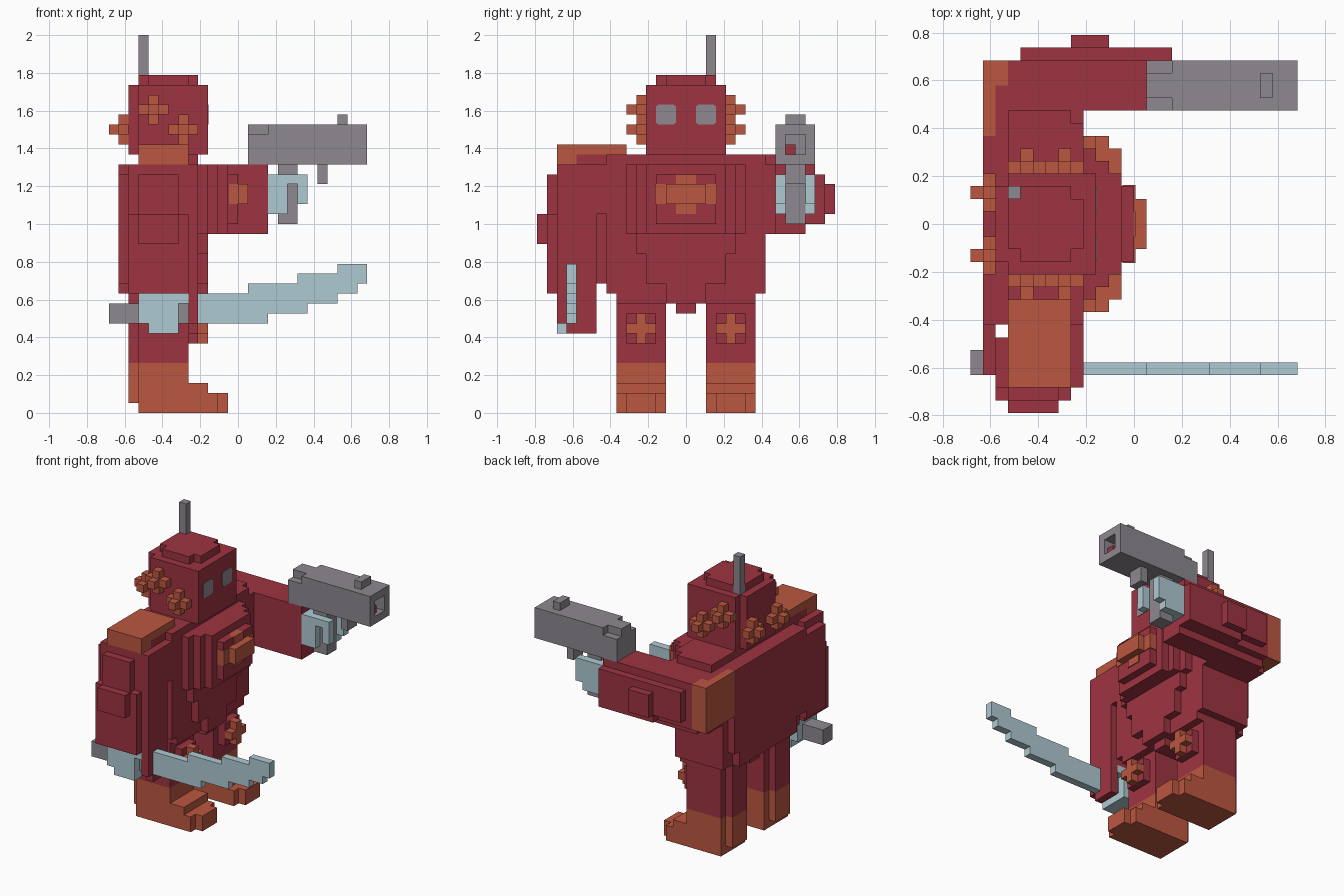
import bpy
import bmesh
from mathutils import Vector

if "Cube" in bpy.data.objects:
    bpy.data.objects.remove(bpy.data.objects["Cube"], do_unlink=True)

V = 1 / 19  # edge of one block


def material(name, rgb):
    mat = bpy.data.materials.new(name)
    mat.use_nodes = True
    mat.diffuse_color = (*rgb, 1)
    mat.node_tree.nodes["Principled BSDF"].inputs["Base Color"].default_value = (*rgb, 1)
    return mat


red = material("dark red", (0.34, 0.034, 0.052))
orange = material("rust orange", (0.50, 0.095, 0.052))
grey = material("gun grey", (0.27, 0.25, 0.28))
steel = material("pale steel", (0.43, 0.59, 0.65))

parts = {}


def add_box(part, colour, x, y, z, mirror=False):
    """Add a block to a part, spans given in block units; mirror repeats it across y."""
    if part not in parts:
        parts[part] = (bmesh.new(), colour)
    bm = parts[part][0]
    for side in ((1, -1) if mirror else (1,)):
        verts = bmesh.ops.create_cube(bm, size=1)["verts"]
        size = Vector((x[1] - x[0], y[1] - y[0], z[1] - z[0]))
        centre = Vector((sum(x) / 2, side * sum(y) / 2, sum(z) / 2))
        for v in verts:
            v.co = (v.co * size + centre) * V


def finish_parts():
    for name, (bm, colour) in parts.items():
        mesh = bpy.data.meshes.new(name)
        bm.to_mesh(mesh)
        bm.free()
        mesh.materials.append(colour)
        bpy.context.collection.objects.link(bpy.data.objects.new(name, mesh))


# Head and antenna
add_box("head", red, x=(-10, -3), y=(-4, 4), z=(26, 33))
add_box("head", red, x=(-11, -10), y=(-3, 3), z=(26, 33))
add_box("head_top", red, x=(-10, -4), y=(-2, 2), z=(33, 34))
add_box("head_top", red, x=(-9, -5), y=(-3, 3), z=(33, 34))
add_box("antenna", grey, x=(-10, -9), y=(2, 3), z=(33, 38))
add_box("eyes", grey, x=(-3.1, -2.95), y=(1, 3), z=(29.15, 30.85), mirror=True)
add_box("eyes", grey, x=(-3.1, -2.95), y=(1.15, 2.85), z=(29, 31), mirror=True)

# Flowers on the sides and back of the head
for cx, cz in ((-8.5, 30.5), (-5.5, 28.5)):
    for wide, tall in ((1.5, 0.5), (0.5, 1.5)):
        add_box("side_flowers", orange, x=(cx - wide, cx + wide), y=(4, 5),
                z=(cz - tall, cz + tall), mirror=True)
    add_box("side_flowers", orange, x=(cx - 0.5, cx + 0.5), y=(5, 6),
            z=(cz - 0.5, cz + 0.5), mirror=True)
for wide, tall in ((1.5, 0.5), (0.5, 1.5)):
    add_box("back_flowers", orange, x=(-12, -11), y=(2.5 - wide, 2.5 + wide),
            z=(28.5 - tall, 28.5 + tall), mirror=True)
add_box("back_flowers", orange, x=(-13, -12), y=(2, 3), z=(28, 29), mirror=True)

# Torso, shoulder yoke and back plate
add_box("torso", red, x=(-11, -4), y=(-8, 8), z=(12, 25))
add_box("torso", red, x=(-10, -4), y=(-7, 7), z=(11, 12))
add_box("torso", red, x=(-10, -4), y=(-1, 1), z=(10, 11))
add_box("shoulder_yoke", red, x=(-10, -5), y=(-11, 9), z=(25, 26))
add_box("shoulder_yoke", red, x=(-5, -4), y=(-8, 8), z=(25, 26))
add_box("back_plate", red, x=(-12, -11), y=(-8, 7), z=(14, 25))
add_box("back_plate", red, x=(-12, -11), y=(-6, 6), z=(12, 14))

# Belly tapers downward, chest steps forward
for half, low, high in ((6, 18, 25), (5, 16, 18), (4, 13, 16), (2, 11, 13)):
    add_box("belly", red, x=(-4, -3), y=(-half, half), z=(low, high))
for front, half, low, high in ((-2, 5, 18, 25), (-1, 4, 18, 25), (0, 3, 19, 24)):
    add_box("chest", red, x=(-4, front), y=(-half, half), z=(low, high))
add_box("chest_badge", orange, x=(-0.9, 0.1), y=(-3.1, 3.1), z=(21, 23))
add_box("chest_badge", orange, x=(0, 1), y=(-2, 2), z=(21, 23))
add_box("chest_badge", orange, x=(-0.9, 0.1), y=(-1, 1), z=(20, 24))

# Legs, boots and knee flowers
add_box("legs", red, x=(-10, -5), y=(2, 7), z=(5, 12), mirror=True)
add_box("legs", red, x=(-11, -10), y=(3, 6), z=(5, 12), mirror=True)
add_box("boots", orange, x=(-10, -5), y=(2, 7), z=(0, 5), mirror=True)
add_box("boots", orange, x=(-11, -10), y=(3, 6), z=(1, 5), mirror=True)
add_box("boots", orange, x=(-5, -3), y=(2, 7), z=(0, 3), mirror=True)
add_box("boots", orange, x=(-3, -2), y=(2, 7), z=(0, 2), mirror=True)
add_box("boots", orange, x=(-2, -1), y=(3, 6), z=(0, 2), mirror=True)
add_box("knee_pads", red, x=(-5, -4), y=(3, 6), z=(7, 10), mirror=True)
add_box("knee_flowers", orange, x=(-4, -3), y=(3, 6), z=(8, 9), mirror=True)
add_box("knee_flowers", orange, x=(-4, -3), y=(4, 5), z=(7, 10), mirror=True)

# Right arm hanging down: core, rounded outer layers, elbow band
add_box("right_arm", red, x=(-11, -4), y=(-13, -9), z=(12, 25))
add_box("right_arm", red, x=(-12, -11), y=(-12, -8), z=(13, 24))
add_box("right_arm", red, x=(-10, -4), y=(-9, -8), z=(20, 25))
add_box("right_forearm", red, x=(-11, -5), y=(-14, -13), z=(12, 20))
add_box("right_upper_arm", red, x=(-10, -6), y=(-14, -13), z=(20, 24))
add_box("right_elbow_band", red, x=(-10, -6), y=(-15, -14), z=(17, 20))
add_box("right_shoulder_pad", orange, x=(-10, -5), y=(-13, -11), z=(25, 27))
add_box("right_shoulder_pad", orange, x=(-10, -5), y=(-11, -6), z=(26, 27))

# Right hand and sword
add_box("right_hand", steel, x=(-10, -6), y=(-13, -9), z=(9, 12))
add_box("right_hand", steel, x=(-6, -5), y=(-13, -9), z=(11, 12))
add_box("right_hand", steel, x=(-9, -6), y=(-13, -9), z=(8, 9))
add_box("sword_grip", grey, x=(-13, -5), y=(-12, -10), z=(9, 11))
add_box("sword_guard", red, x=(-5, -4), y=(-13, -9), z=(9, 12))
add_box("sword_guard", red, x=(-5, -4), y=(-12, -9), z=(8, 9))
tops, bottoms = {1: 13, 6: 14, 10: 15}, {3: 10, 7: 11, 10: 12, 12: 13}
stations = sorted({-4, 13, *tops, *bottoms})
low, high = 9, 12
for start, end in zip(stations, stations[1:]):
    low, high = bottoms.get(start, low), tops.get(start, high)
    add_box("sword_blade", steel, x=(start, end), y=(-12, -11), z=(low, high))

# Left arm reaching forward: core, rounded outer layers, elbow band
add_box("left_arm", red, x=(-10, 3), y=(9, 12), z=(18, 25))
add_box("left_arm", red, x=(-10, 3), y=(12, 13), z=(19, 25))
add_box("left_arm", red, x=(-11, -4), y=(8, 11), z=(18, 25))
add_box("left_forearm", red, x=(-5, 3), y=(13, 14), z=(19, 24))
add_box("left_upper_arm", red, x=(-9, -5), y=(13, 14), z=(20, 24))
add_box("left_elbow_band", red, x=(-5, -2), y=(14, 15), z=(20, 23))
add_box("left_shoulder_pad", orange, x=(-12, -11), y=(7, 13), z=(19, 25))
add_box("left_shoulder_pad", orange, x=(-11, -10), y=(11, 13), z=(19, 25))

# Left hand: palm, open fingers on the inside, solid back of the hand
add_box("left_hand", steel, x=(3, 4), y=(9, 13), z=(20, 24))
add_box("left_hand", steel, x=(4, 5), y=(9, 10), z=(20, 24))
add_box("left_hand", steel, x=(5, 6), y=(9, 10), z=(23, 24))
add_box("left_hand", steel, x=(6, 7), y=(9, 10), z=(21, 24))
add_box("left_hand", steel, x=(4, 6), y=(12, 13), z=(20, 24))
add_box("left_hand", steel, x=(6, 7), y=(12, 13), z=(21, 24))

# Gun with a hollow muzzle, sight, grip and trigger
add_box("gun_body", grey, x=(3, 11), y=(9, 13), z=(25, 29))
add_box("gun_body", grey, x=(1, 3), y=(9, 13), z=(25, 28))
add_box("gun_body", grey, x=(1, 3), y=(10, 12), z=(28, 29))
for z_span in ((25, 26), (28, 29)):
    add_box("gun_muzzle", grey, x=(11, 13), y=(9, 13), z=z_span)
for y_span in ((9, 10), (12, 13)):
    add_box("gun_muzzle", grey, x=(11, 13), y=y_span, z=(26, 28))
add_box("muzzle_core", red, x=(11, 12.5), y=(10, 11), z=(26, 27))
add_box("gun_sight", grey, x=(10, 11), y=(10, 12), z=(29, 30))
add_box("gun_grip", grey, x=(4, 6), y=(10, 12), z=(19, 25))
add_box("gun_trigger", grey, x=(8, 9), y=(10, 12), z=(23, 25))

finish_parts()
